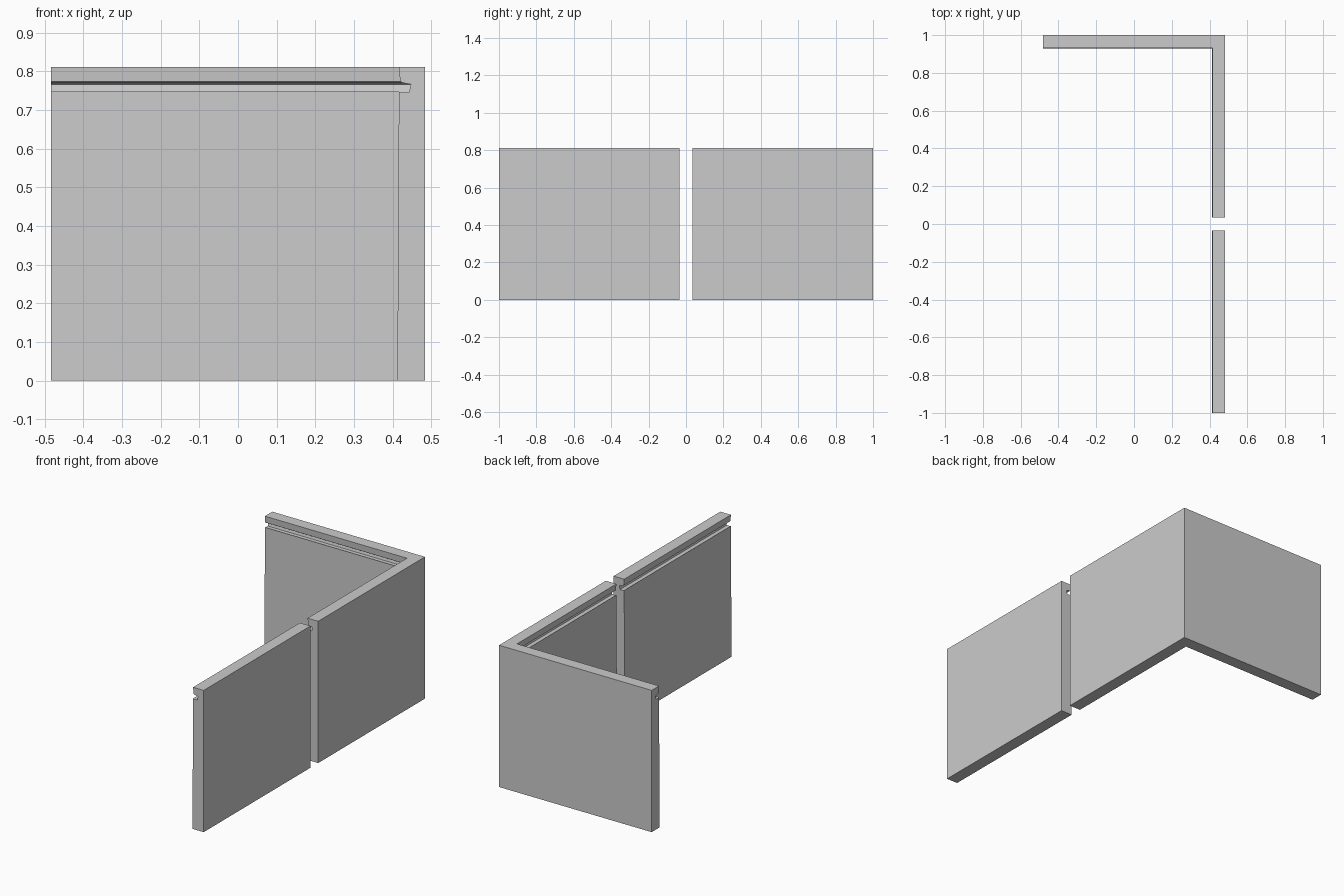
import bpy, bmesh

if "Cube" in bpy.data.objects:
    bpy.data.objects.remove(bpy.data.objects["Cube"])

X, Y, GAP, H = 0.483, 1.0, 0.035, 0.811

# Wall cross-section: (distance inward from outer face, height), with the groove near the top
PROFILE = [(0, 0), (0.071, 0), (0.067, 0.747), (0.062, 0.745), (0.041, 0.745),
           (0.036, 0.766), (0.058, 0.770), (0.064, 0.774), (0.067, H), (0, H)]


def wall(name, stations):
    """Sweep the profile through stations; each maps inward depth to (x, y)."""
    bm = bmesh.new()
    rings = [[bm.verts.new((*st(d), z)) for d, z in PROFILE] for st in stations]
    n = len(PROFILE)
    for a, b in zip(rings, rings[1:]):
        for i in range(n):
            j = (i + 1) % n
            bm.faces.new((a[i], a[j], b[j], b[i]))
    bm.faces.new(rings[0])
    bm.faces.new(rings[-1])
    bmesh.ops.recalc_face_normals(bm, faces=bm.faces)
    mesh = bpy.data.meshes.new(name)
    bm.to_mesh(mesh)
    bm.free()
    obj = bpy.data.objects.new(name, mesh)
    bpy.context.collection.objects.link(obj)
    return obj


# Straight wall at the front right
wall("straight_wall", [lambda d: (X - d, -Y), lambda d: (X - d, -GAP)])

# L-shaped wall with a mitred corner
wall("corner_wall", [lambda d: (X - d, GAP),
                     lambda d: (X - d, Y - d),
                     lambda d: (-X, Y - d)])
